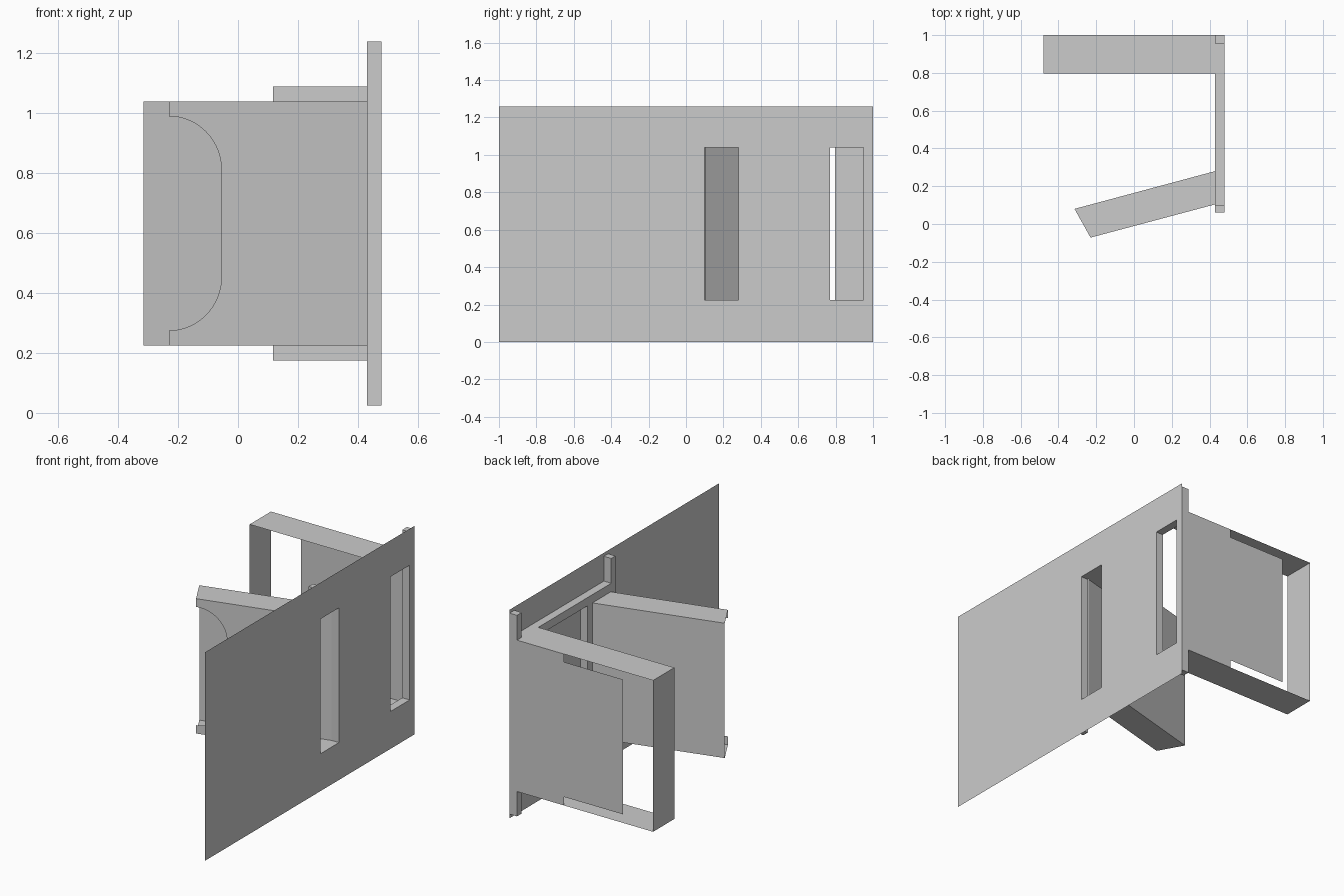
import bpy, math

if "Cube" in bpy.data.objects:
    bpy.data.objects.remove(bpy.data.objects["Cube"])

WALL_X, FRAME_X = 0.48, 0.43
Z0, Z1 = 0.225, 1.04        # opening heights
B0, B1 = 0.175, 1.09        # outer rail heights


def mesh(name, verts, faces):
    me = bpy.data.meshes.new(name)
    me.from_pydata(verts, [], faces)
    me.update()
    ob = bpy.data.objects.new(name, me)
    bpy.context.collection.objects.link(ob)
    return ob


def sheet(name, pts):
    return mesh(name, pts, [tuple(range(len(pts)))])


def upright(name, a, b, z0, z1):
    """Thin vertical panel between two plan points."""
    return sheet(name, [(*a, z0), (*b, z0), (*b, z1), (*a, z1)])


def flat(name, plan, z):
    return sheet(name, [(x, y, z) for x, y in plan])


def batten(name, y0, y1, z0, z1):
    v = [(x, y, z) for x in (FRAME_X, WALL_X - 0.001) for y in (y0, y1) for z in (z0, z1)]
    f = [(0, 1, 3, 2), (4, 6, 7, 5), (0, 4, 5, 1), (2, 3, 7, 6), (0, 2, 6, 4), (1, 5, 7, 3)]
    return mesh(name, v, f)


# Wall sheet: a grid of cells with the two openings left out
ys = [-1, 0.1, 0.28, 0.77, 0.95, 1]
zs = [0, Z0, Z1, 1.26]
verts = [(WALL_X, y, z) for y in ys for z in zs]
faces = []
for i in range(5):
    for j in range(3):
        if j == 1 and i in (1, 3):
            continue
        a = i * 4 + j
        faces.append((a, a + 4, a + 5, a + 1))
mesh("wall_panel", verts, faces)

# Timber framing behind the wall
batten("front_post", 0.06, 0.1, 0.025, 1.24)
batten("rear_post", 0.955, 1.0, 0.025, 1.24)
batten("top_rail", 0.1, 0.955, Z1, B1)
batten("bottom_rail", 0.1, 0.955, B0, Z0)
batten("inner_stud_front", 0.28, 0.325, Z0, Z1)
batten("inner_stud_rear", 0.725, 0.77, Z0, Z1)

# Straight rear box, open at front and mostly open at back
box = [(-0.48, 0.797), (FRAME_X, 0.797), (FRAME_X, 1), (-0.48, 1)]
flat("rear_box_top", box, B1)
flat("rear_box_bottom", box, B0)
upright("rear_box_end", (-0.48, 0.797), (-0.48, 1), B0, B1)
upright("rear_box_back", (0.117, 1), (FRAME_X, 1), B0, B1)
upright("rear_box_sliding_panel", (-0.277, 0.997), (0.117, 0.997), Z0, Z1)

# Angled chute with open end
back_a, back_b = (-0.315, 0.08), (FRAME_X, 0.28)
front_a, front_b = (-0.23, -0.072), (FRAME_X, 0.104)
plan = [front_a, front_b, back_b, back_a]
flat("chute_top", plan, Z1)
flat("chute_bottom", plan, Z0)
upright("chute_back", back_a, back_b, Z0, Z1)

# Chute front with a rounded cutout from the open end
slope = (front_b[1] - front_a[1]) / (front_b[0] - front_a[0])
RX, RZ = 0.175, 0.18
curve = []
for k in range(17):
    t = math.pi / 2 * k / 16
    curve.append((-0.23 + RX * math.sin(t), 0.99 - RZ * (1 - math.cos(t))))
curve += [(x, Z0 + Z1 - z) for x, z in reversed(curve)]
cols = [(x, front_a[1] + slope * (x - front_a[0]), z) for x, z in curve]
n = len(cols)
v = list(cols)
f = []
# upper strip, lower strip and the plain part between cutout and wall
half = n // 2
for i, (x, y, z) in enumerate(cols):
    v.append((x, y, Z1 if i < half else Z0))
for i in range(n - 1):
    if i != half - 1:
        f.append((i, i + 1, n + i + 1, n + i))
v += [(*front_b, Z0), (*front_b, Z1)]
f.append((n + half, 2 * n, 2 * n + 1, n + half - 1, half - 1, half))
mesh("chute_front", v, f)
